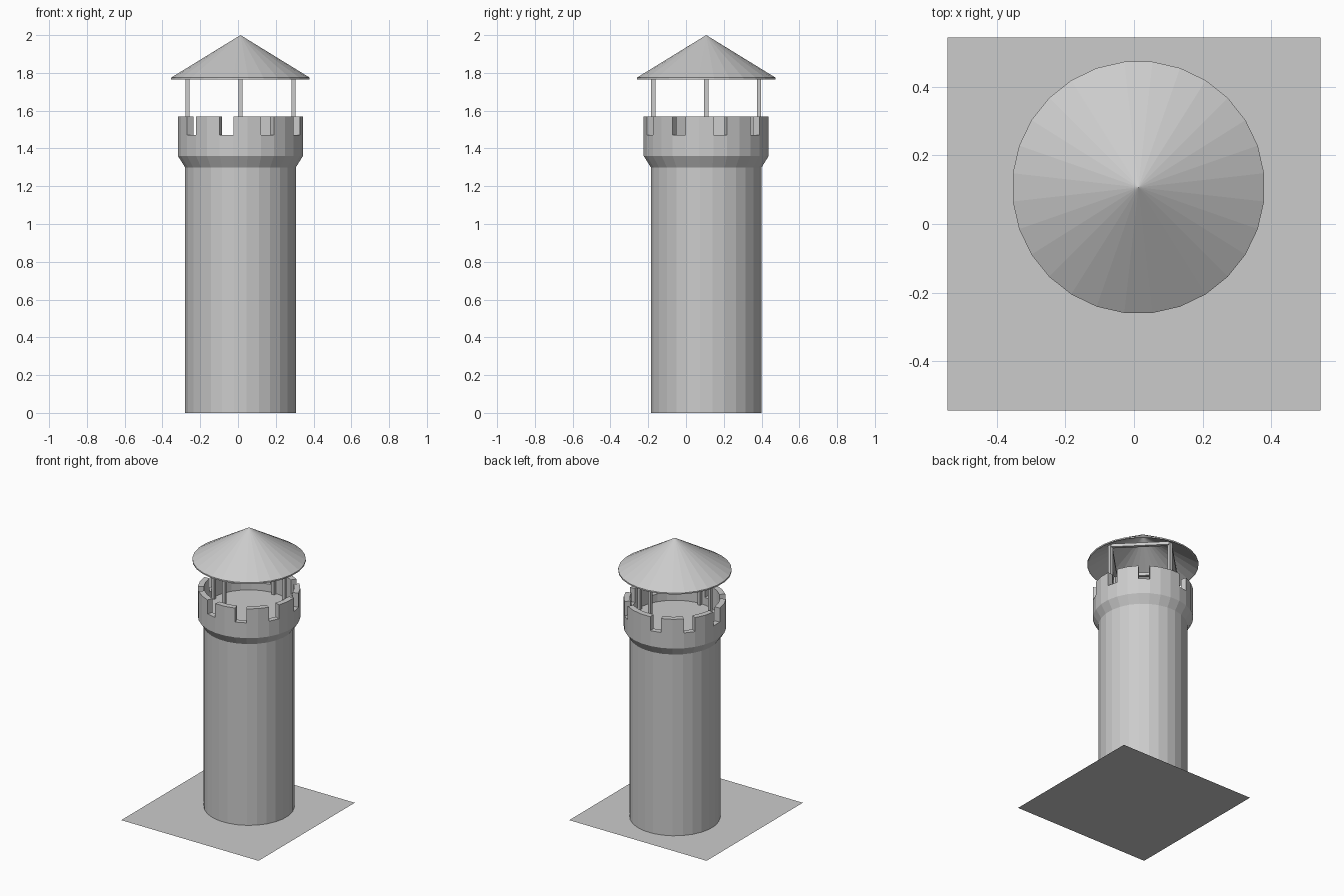
import bpy, bmesh, math
from mathutils import Matrix, Vector

if "Cube" in bpy.data.objects:
    bpy.data.objects.remove(bpy.data.objects["Cube"])

CX, CY, N = 0.013, 0.107, 28
STEP = 2 * math.pi / N


def finish(name, bm):
    bmesh.ops.recalc_face_normals(bm, faces=bm.faces[:])
    me = bpy.data.meshes.new(name)
    bm.to_mesh(me)
    bm.free()
    ob = bpy.data.objects.new(name, me)
    bpy.context.collection.objects.link(ob)
    return ob


def lathe(profile):
    """Revolve (radius, z) points; segment 0 faces the front, counting towards +x.
    Returns the bmesh and the faces of each profile span."""
    bm = bmesh.new()
    rings = []
    for r, z in profile:
        if r == 0:
            rings.append([bm.verts.new((CX, CY, z))] * N)
        else:
            rings.append([bm.verts.new((CX + r * math.sin((i - .5) * STEP),
                                        CY - r * math.cos((i - .5) * STEP), z))
                          for i in range(N)])
    spans = []
    for a, b in zip(rings, rings[1:]):
        faces = []
        for i in range(N):
            j = (i + 1) % N
            quad = list(dict.fromkeys((a[i], a[j], b[j], b[i])))
            faces.append(bm.faces.new(quad))
        spans.append(faces)
    return bm, spans


def bar(name, p, q, w):
    """Square bar between two points."""
    p, q = Vector(p), Vector(q)
    d = q - p
    bm = bmesh.new()
    bmesh.ops.create_cube(bm, size=1)
    if abs(d.z) > 0.01:
        rot = Matrix.Identity(4)
        size = (w, w, d.length)
    else:
        rot = Matrix.Rotation(math.atan2(d.y, d.x), 4, 'Z')
        size = (d.length, w, w)
    bm.transform(Matrix.Translation((p + q) / 2) @ rot @ Matrix.Diagonal((*size, 1)))
    return finish(name, bm)


# Base plate
bm = bmesh.new()
bmesh.ops.create_grid(bm, x_segments=1, y_segments=1, size=0.545)
finish("base_plate", bm)

# Tower shaft with flared crown and sunken floor
bm, spans = lathe([(0, 0), (.295, 0), (.295, 1.30), (.333, 1.36), (.333, 1.47),
                   (.294, 1.47), (.294, 1.415), (0, 1.415)])

# Battlements: raise the rim everywhere but the notches
notches = {2, 5, 8, 11, 15, 18, 21, 24, 27}
rim = [f for i, f in enumerate(spans[4]) if i not in notches]
ret = bmesh.ops.extrude_face_region(bm, geom=rim)
top = [v for v in ret["geom"] if isinstance(v, bmesh.types.BMVert)]
bmesh.ops.translate(bm, verts=top, vec=(0, 0, 0.10))
left = [f for f in rim if f.is_valid]
if left:
    bmesh.ops.delete(bm, geom=left, context='FACES_ONLY')
finish("tower", bm)

# Hollow conical roof
bm, _ = lathe([(0, 2.0), (.369, 1.775), (.369, 1.765), (.362, 1.765), (0, 1.987)])
finish("roof", bm)

# Four posts and the diamond of beams under the roof
R, W = 0.28, 0.022
pts = [(CX + R * math.cos(k * math.pi / 2), CY + R * math.sin(k * math.pi / 2))
       for k in range(4)]
for k in range(4):
    a, b = pts[k], pts[(k + 1) % 4]
    bar(f"post_{k + 1}", (*a, 1.415), (*a, 1.815), W)
    bar(f"roof_beam_{k + 1}", (*a, 1.806), (*b, 1.806), W)
